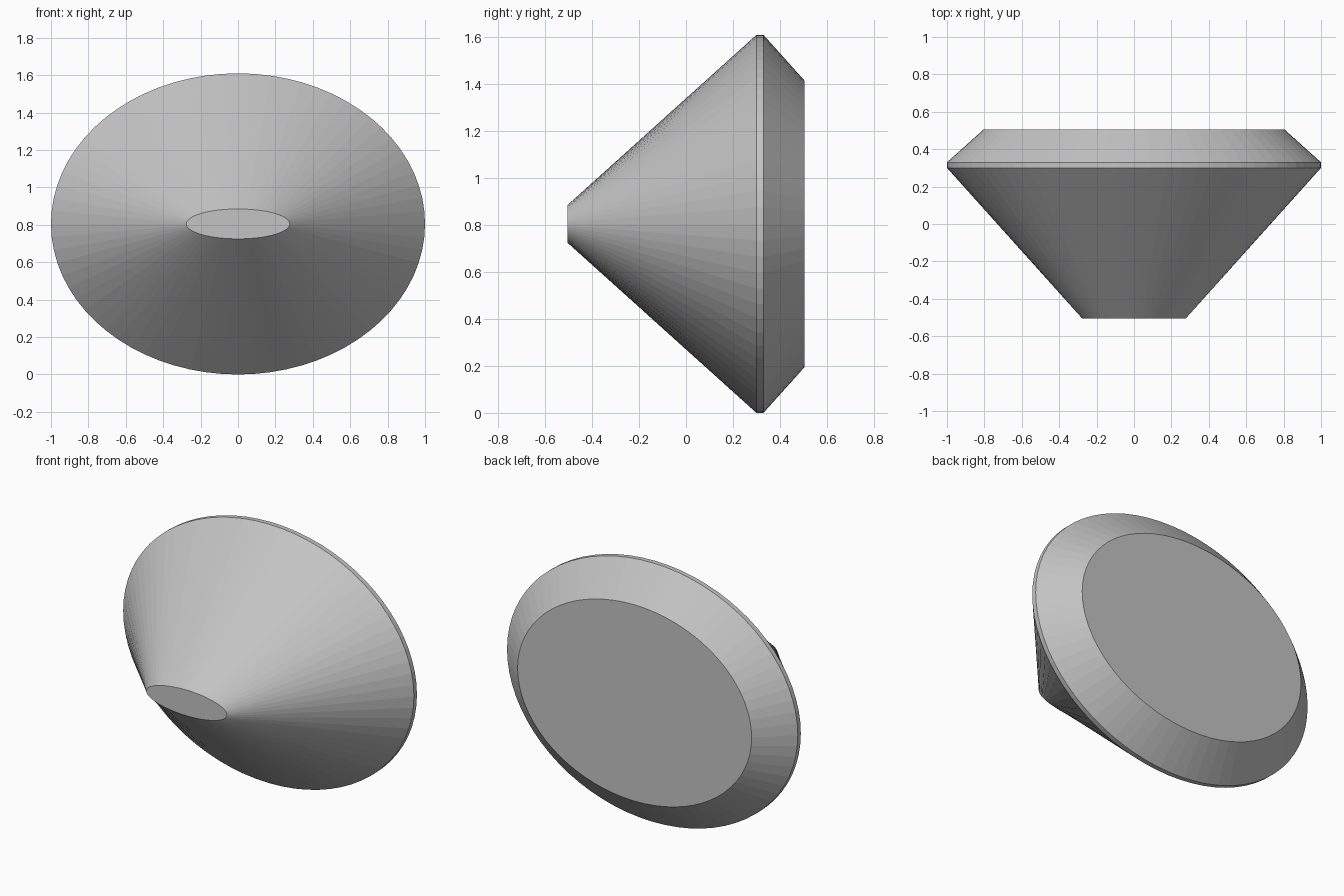
import bpy
import bmesh
from math import cos, sin, tau

cube = bpy.data.objects.get("Cube")
if cube:
    bpy.data.objects.remove(cube, do_unlink=True)

SEGMENTS = 72
MID_Z = 0.805

# Elliptical sections from front to back: y, half width, half height
SECTIONS = [
    (-0.505, 0.277, 0.08),   # small front facet
    (0.30, 1.0, 0.805),      # girdle front edge
    (0.33, 1.0, 0.805),      # girdle back edge
    (0.505, 0.805, 0.61),    # large back table
]

# Plain grey
grey = bpy.data.materials.new("plain_grey")
grey.use_nodes = True
colour = (0.55, 0.55, 0.55, 1)
grey.diffuse_color = colour
grey.node_tree.nodes["Principled BSDF"].inputs["Base Color"].default_value = colour

# Loft the gem body through the sections and cap both ends
bm = bmesh.new()
rings = []
for y, rx, rz in SECTIONS:
    angles = [tau * i / SEGMENTS for i in range(SEGMENTS)]
    rings.append([bm.verts.new((rx * cos(a), y, MID_Z + rz * sin(a))) for a in angles])
for front, back in zip(rings, rings[1:]):
    for i in range(SEGMENTS):
        j = (i + 1) % SEGMENTS
        bm.faces.new((front[i], front[j], back[j], back[i]))
bm.faces.new(rings[0])
bm.faces.new(rings[-1])
bmesh.ops.recalc_face_normals(bm, faces=bm.faces)

mesh = bpy.data.meshes.new("gem_body")
bm.to_mesh(mesh)
bm.free()
mesh.materials.append(grey)
gem = bpy.data.objects.new("gem_body", mesh)
bpy.context.collection.objects.link(gem)
